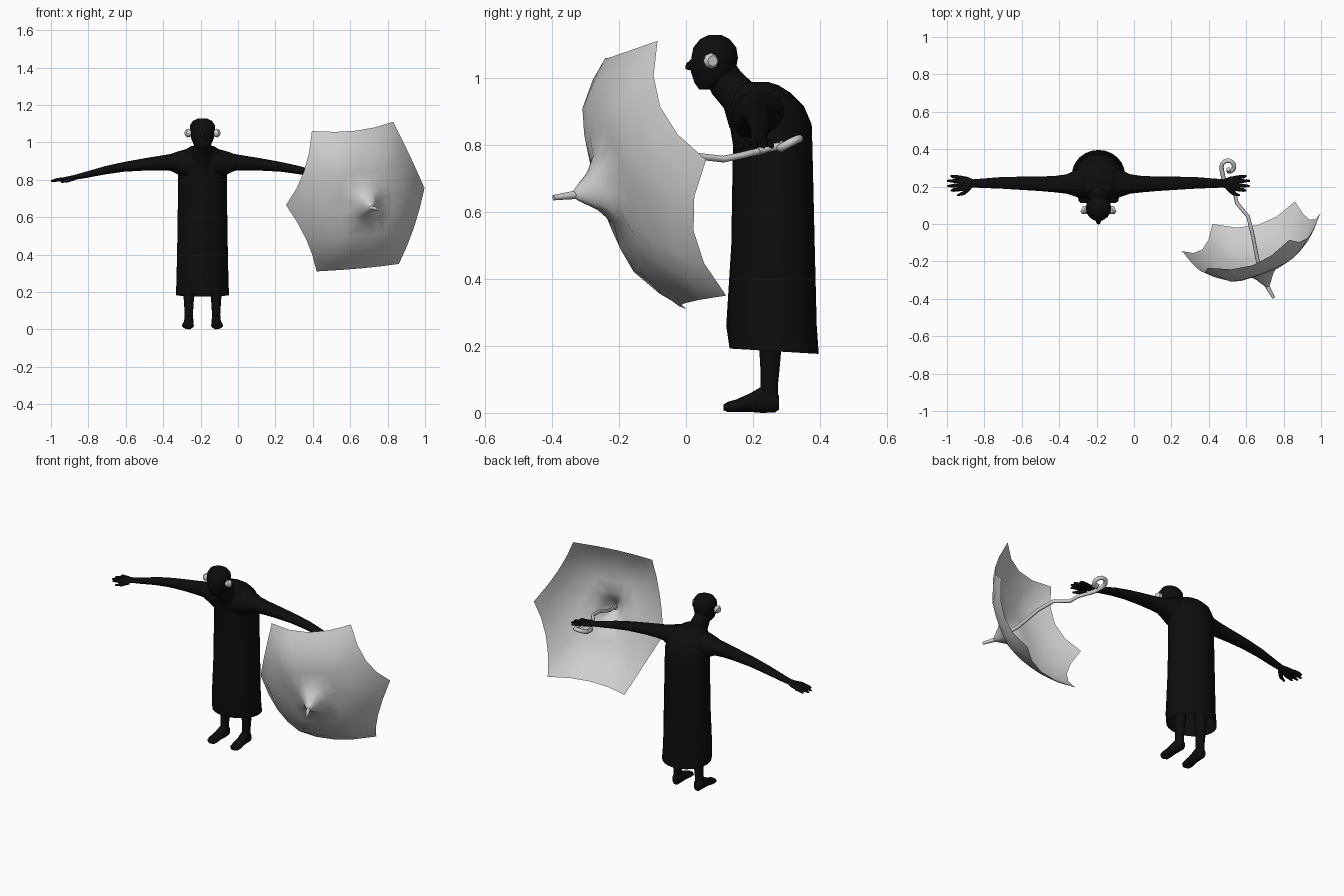
import bpy, bmesh, math
from mathutils import Vector as V

if "Cube" in bpy.data.objects:
    bpy.data.objects.remove(bpy.data.objects["Cube"])

CX = -0.19  # centre line of the figure


def material(name, v):
    m = bpy.data.materials.new(name)
    m.diffuse_color = (v, v, v, 1)
    m.use_nodes = True
    m.node_tree.nodes["Principled BSDF"].inputs["Base Color"].default_value = m.diffuse_color
    return m


BLACK = material("black", 0.004)
GREY = material("light grey", 0.62)


def finish(name, bm, mat, angle=40):
    bmesh.ops.recalc_face_normals(bm, faces=bm.faces)
    me = bpy.data.meshes.new(name)
    bm.to_mesh(me)
    bm.free()
    me.materials.append(mat)
    ob = bpy.data.objects.new(name, me)
    bpy.context.collection.objects.link(ob)
    bpy.ops.object.select_all(action='DESELECT')
    ob.select_set(True)
    bpy.context.view_layer.objects.active = ob
    bpy.ops.object.shade_smooth_by_angle(angle=math.radians(angle))
    return ob


def loft(name, rings, mat=BLACK, n=16, cap_start=True, angle=50):
    """Skin elliptical rings, each given as centre, half axis a, half axis b."""
    bm = bmesh.new()
    rows = []
    for c, a, b in rings:
        rows.append([bm.verts.new(V(c) + V(a) * math.cos(t) + V(b) * math.sin(t))
                     for t in (2 * math.pi * i / n for i in range(n))])
    for r0, r1 in zip(rows, rows[1:]):
        for i in range(n):
            j = (i + 1) % n
            bm.faces.new((r0[i], r0[j], r1[j], r1[i]))
    if cap_start:
        bm.faces.new(rows[0])
    bm.faces.new(rows[-1])
    return finish(name, bm, mat, angle)


def upright(z, y0, y1, w, x=CX, tilt=0.0):
    return ((x, (y0 + y1) / 2, z), (w, 0, 0), (0, (y1 - y0) / 2, tilt))


def tube(name, pts, radii, mat, n=8):
    """Round tube through points, with a radius at each point."""
    pts = [V(p) for p in pts]
    rings, side = [], None
    for i, p in enumerate(pts):
        d = (pts[min(i + 1, len(pts) - 1)] - pts[max(i - 1, 0)]).normalized()
        side = V((0, 0, 1)) if side is None else side
        side = (side - d * side.dot(d)).normalized()
        rings.append((p, side * radii[i], d.cross(side) * radii[i]))
    return loft(name, rings, mat, n)


# Long coat with hunched back, open at the hem
loft("coat", [upright(z, a, b, w, tilt=t) for z, a, b, w, t in [
    (.184, .13, .396, .142, -.008), (.26, .12, .39, .139, 0), (.5, .135, .384, .134, 0),
    (.8, .14, .377, .13, 0), (.86, .13, .375, .132, 0), (.915, .125, .352, .122, 0),
    (.955, .135, .312, .1, 0), (.978, .15, .275, .065, 0), (.987, .17, .245, .03, 0)]],
    n=24, cap_start=False)

# Forward-leaning neck
loft("neck", [((CX, y, z), (w, 0, 0), (0, dy, dz)) for y, z, w, dy, dz in [
    (.2, .90, .075, .07, .05), (.158, .945, .055, .045, .036),
    (.12, .985, .046, .042, .034), (.095, 1.03, .045, .04, .03)]])

# Head
loft("head", [upright(*r) for r in [
    (.964, .04, .085, .025), (.985, .025, .125, .045), (1.02, .014, .148, .06),
    (1.06, .016, .155, .068), (1.09, .022, .15, .067), (1.115, .042, .13, .051),
    (1.128, .068, .105, .022)]])
tube("nose", [(CX, .03, 1.045), (CX, .006, 1.032), (CX, .002, 1.025)], [.018, .011, .005], BLACK)

for s, side in ((-1, "right"), (1, "left")):
    # Ear
    tube(side + "_ear", [(CX + s * .058, .07, 1.048), (CX + s * .078, .075, 1.05),
                         (CX + s * .09, .08, 1.05)], [.016, .024, .016], GREY)

    # Outstretched arm and palm
    loft(side + "_arm", [((CX + s * x, y, z), (0, ry, 0), (0, 0, rz)) for x, y, z, ry, rz in [
        (.03, .225, .885, .09, .085), (.09, .22, .885, .085, .078), (.13, .217, .89, .068, .062),
        (.17, .214, .893, .052, .045), (.23, .213, .889, .044, .039), (.31, .215, .882, .039, .033),
        (.42, .218, .869, .035, .026), (.52, .22, .851, .031, .022), (.62, .218, .827, .025, .017),
        (.67, .217, .816, .022, .014), (.70, .216, .809, .036, .013), (.745, .218, .802, .042, .011),
        (.755, .218, .8, .038, .008)]])

    # Fingers and thumb
    for i, (y0, y1, tip) in enumerate([(.186, .178, .788), (.207, .203, .808),
                                       (.229, .231, .81), (.249, .257, .79)]):
        tube(f"{side}_finger_{i + 1}",
             [(CX + s * .735, y0, .803), (CX + s * .775, (y0 + y1) / 2, .8), (CX + s * tip, y1, .793)],
             [.01, .01, .005], BLACK)
    tube(side + "_thumb", [(CX + s * .69, .195, .808), (CX + s * .72, .165, .797),
                           (CX + s * .755, .153, .788)], [.013, .011, .005], BLACK)

    # Leg and foot
    lx = CX + s * .073
    loft(side + "_leg", [upright(z, a, b, w, x=lx) for z, a, b, w in [
        (.03, .215, .276, .024), (.08, .222, .274, .022), (.13, .222, .279, .025),
        (.2, .218, .285, .03), (.3, .215, .29, .035)]])
    loft(side + "_foot", [((lx + s * dx, y, (z0 + z1) / 2), (w, 0, 0), (0, 0, (z1 - z0) / 2))
                          for y, z0, z1, w, dx in [
        (.278, .01, .05, .014, 0), (.265, .001, .07, .024, 0), (.225, 0, .078, .026, 0),
        (.19, .003, .058, .027, .002), (.15, .002, .04, .032, .005),
        (.125, .002, .033, .029, .005), (.112, .008, .025, .016, .004)]])

# Umbrella canopy: six rib tips, domed profile with a pointed centre
TIPS = [V(p) for p in [(.395, -.235, 1.06), (.83, -.085, 1.11), (.997, .06, .755),
                       (.86, .12, .35), (.42, 0, .31), (.257, -.145, .665)]]
CENTRE = sum(TIPS, V()) / 6
AXIS = V((.285, -.93, -.19))
PROFILE = [(0, .32), (.05, .295), (.15, .235), (.27, .195), (.45, .185), (.65, .15), (.85, .077), (1, 0)]


def height(r):
    for (r0, h0), (r1, h1) in zip(PROFILE, PROFILE[1:]):
        if r <= r1:
            return h0 + (h1 - h0) * (r - r0) / (r1 - r0)
    return 0


STEPS = 4
bm = bmesh.new()
rows = []
for f, _ in PROFILE[1:]:
    row = []
    for k in range(6):
        for j in range(STEPS):
            t = j / STEPS
            sag = t * (1 - t)
            out = (TIPS[k].lerp(TIPS[(k + 1) % 6], t) - CENTRE) * (1 - .1 * sag)
            row.append(bm.verts.new(CENTRE + out * f + AXIS * height(f * (1 - .536 * sag))))
    rows.append(row)
apex = bm.verts.new(CENTRE + AXIS * .32)
m = 6 * STEPS
for i in range(m):
    j = (i + 1) % m
    bm.faces.new((apex, rows[0][i], rows[0][j]))
    for a, b in zip(rows, rows[1:]):
        bm.faces.new((a[i], b[i], b[j], a[j]))
finish("umbrella_canopy", bm, GREY, 35)

# Ferrule, bent shaft and curled handle
tube("umbrella_ferrule", [(.705, -.315, .652), (.722, -.35, .648), (.747, -.395, .642)],
     [.014, .011, .008], GREY)
tube("umbrella_shaft", [(.715, -.34, .65), (.662, -.2, .69), (.635, -.06, .745), (.61, .04, .765),
                        (.55, .112, .757), (.538, .165, .768), (.5, .215, .78)], [.01] * 7, GREY)
hook = [(.5, .215, .78), (.478, .245, .79)]
for i in range(13):
    a = math.pi * (1 + .12) - i * math.pi * 1.6 / 12
    r = .039 - .0011 * i
    hook.append((.505 + r * math.cos(a), .305 + r * math.sin(a), .803 + .016 * math.sin(a)))
tube("umbrella_handle", hook + [(.505, .293, .805)], [.012] * 16, GREY)
